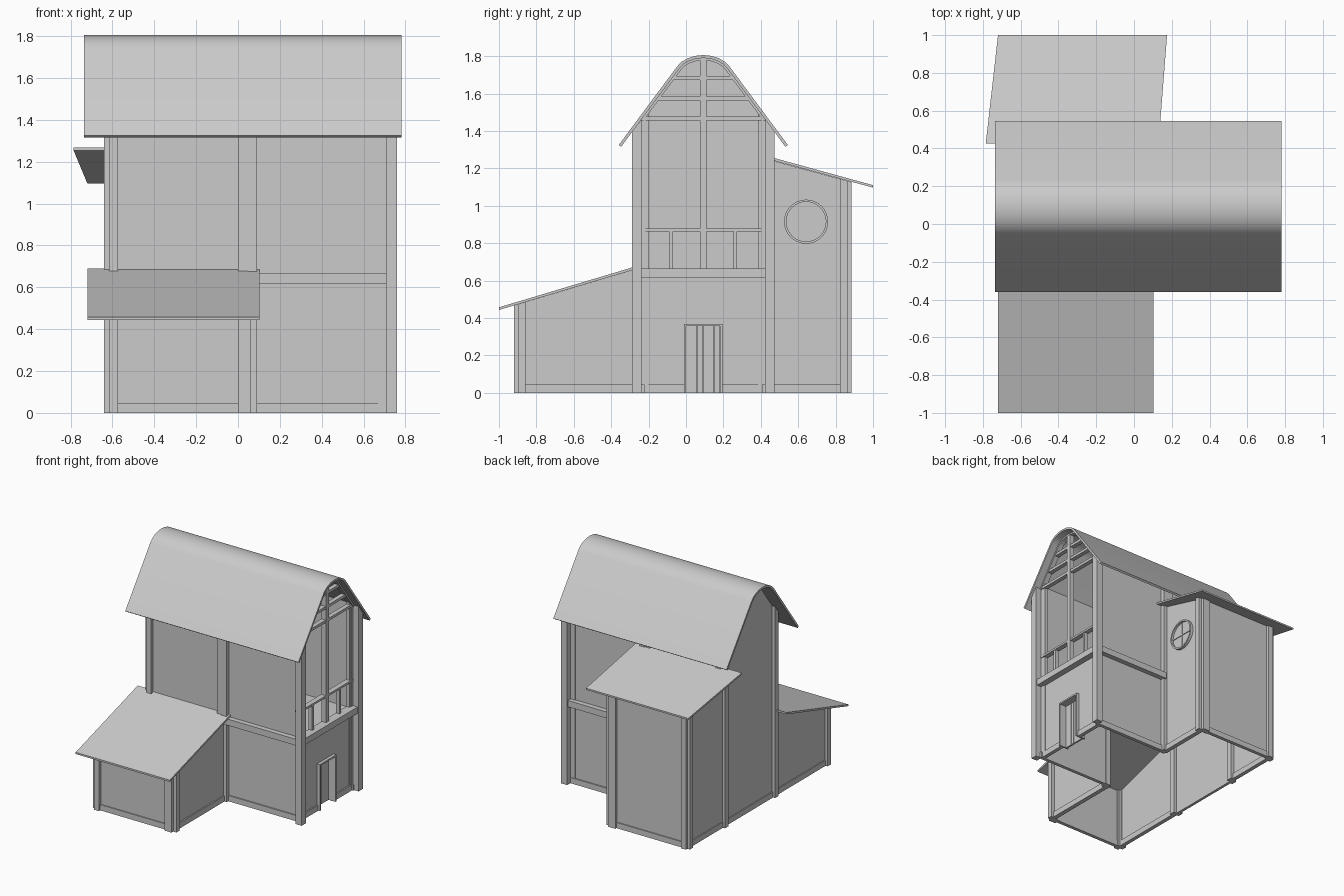
import bpy, bmesh, math
from mathutils import Vector

if "Cube" in bpy.data.objects:
    bpy.data.objects.remove(bpy.data.objects["Cube"])

CY = 0.0925  # centre line of the main house in y


def finish(name, bm):
    bmesh.ops.recalc_face_normals(bm, faces=bm.faces)
    me = bpy.data.meshes.new(name)
    bm.to_mesh(me)
    bm.free()
    ob = bpy.data.objects.new(name, me)
    bpy.context.collection.objects.link(ob)
    return ob


def prism(name, pts, x0, x1, shear=None):
    """Extrude a y-z outline along x; shear optionally moves x as a function of (x, y)."""
    bm = bmesh.new()
    f = bm.faces.new([bm.verts.new((x0, y, z)) for y, z in pts])
    r = bmesh.ops.extrude_face_region(bm, geom=[f])
    vs = [v for v in r["geom"] if isinstance(v, bmesh.types.BMVert)]
    bmesh.ops.translate(bm, verts=vs, vec=(x1 - x0, 0, 0))
    if shear:
        for v in bm.verts:
            v.co.x = shear(v.co.x, v.co.y)
    return finish(name, bm)


def box(name, x0, x1, y0, y1, z0, z1):
    return prism(name, [(y0, z0), (y1, z0), (y1, z1), (y0, z1)], x0, x1)


def offset(pts, d):
    """Shift an open left-to-right profile downwards along its normals."""
    out = []
    for i, p in enumerate(pts):
        a, b = Vector(pts[max(i - 1, 0)]), Vector(pts[min(i + 1, len(pts) - 1)])
        t = (b - a).normalized()
        out.append((p[0] + t.y * d, p[1] - t.x * d))
    return out


# main roof: straight eaves with a rounded ridge
half = [(0.452, 1.325), (0.14, 1.745), (0.117, 1.769), (0.085, 1.788), (0.045, 1.801)]
outer = [(CY - d, z) for d, z in half] + [(CY, 1.806)] + [(CY + d, z) for d, z in reversed(half)]
inner = offset(outer, 0.016)
roof = prism("main_roof", outer + inner[::-1], -0.735, 0.78)
bpy.context.view_layer.objects.active = roof
roof.select_set(True)
bpy.ops.object.shade_smooth_by_angle(angle=math.radians(35))


def under_roof(d):
    """Height of the roof underside at distance d from the centre line."""
    return 1.745 - (d - 0.12) * 1.346


# end wall on the left, running up into the roof
h = 0.3325
gable = [(CY - h, 0), (CY - h, under_roof(h))] + inner[1:-1] + [(CY + h, under_roof(h)), (CY + h, 0)]
prism("left_gable_wall", gable, -0.615, -0.60)

# rafters and bars in the open right gable
trim = [(CY - h, under_roof(h))] + inner[1:-1] + [(CY + h, under_roof(h))]
prism("gable_rafter", trim + offset(trim, 0.012)[::-1], 0.68, 0.72)
for i, z in enumerate((1.455, 1.563, 1.672)):
    w = min(0.12 + (1.742 - z) / 1.346, 0.335)
    box(f"gable_crossbar_{i}", 0.68, 0.715, CY - w, CY + w, z, z + 0.021)
box("gable_king_post", 0.68, 0.718, 0.075, 0.11, 0.66, 1.785)

# balcony railing
box("balcony_rail", 0.675, 0.716, -0.25, 0.43, 0.862, 0.878)
for i, y in enumerate((-0.08, 0.263)):
    box(f"baluster_{i}", 0.68, 0.712, y - 0.01, y + 0.01, 0.66, 0.865)
box("balcony_beam", 0.68, 0.75, -0.25, 0.43, 0.615, 0.665)
box("upper_floor", -0.605, 0.70, -0.235, 0.42, 0.63, 0.65)

# long sides of the main house: ground floor is open to the lean-tos
for side, s in (("front", -1), ("back", 1)):
    def part(name, x0, x1, a, b, z0, z1=None):
        """Box at distances a..b from the centre line; no z1 means up to the roof slope."""
        pts = [(CY + s * a, z0), (CY + s * b, z0),
               (CY + s * b, z1 or under_roof(b)), (CY + s * a, z1 or under_roof(a))]
        prism(f"{side}_{name}", pts, x0, x1)
    part("upper_wall", -0.61, 0.70, 0.317, 0.332, 0.64)
    part("lower_wall", 0.05, 0.70, 0.317, 0.332, 0, 0.64)
    part("floor_beam", 0.07, 0.72, 0.32, 0.372, 0.615, 0.665)
    part("sill", 0.07, 0.72, 0.315, 0.342, 0, 0.045)
    part("corner_trim", 0.67, 0.71, 0.31, 0.338, 0)
    part("end_trim", 0.68, 0.706, 0.292, 0.334, 0)
    part("right_post", 0.708, 0.76, 0.33, 0.382, 0)
    # notched pairs of posts
    part("middle_post", 0.046, 0.09, 0.31, 0.362, 0)
    part("middle_post_inner", 0.0, 0.046, 0.31, 0.357, 0.6)
    part("left_post", -0.617, -0.574, 0.31, 0.357, 0)
    part("left_side_post", -0.64, -0.60, 0.292, 0.334, 0)

# right ground floor wall with door opening
box("right_wall_a", 0.685, 0.70, -0.235, 0.0, 0, 0.63)
box("right_wall_b", 0.685, 0.70, 0.18, 0.42, 0, 0.63)
box("right_wall_top", 0.685, 0.70, -0.01, 0.19, 0.36, 0.63)
box("right_sill_a", 0.68, 0.71, -0.24, -0.01, 0, 0.045)
box("right_sill_b", 0.68, 0.71, 0.19, 0.425, 0, 0.045)
box("left_sill", -0.622, -0.60, -0.22, 0.41, 0, 0.045)
for i, y in enumerate((-0.012, 0.182)):
    box(f"door_jamb_{i}", 0.64, 0.725, y, y + 0.012, 0, 0.366)
box("door_lintel", 0.64, 0.725, -0.012, 0.194, 0.356, 0.368)
for i in range(6):
    y = i * 0.0303
    box(f"door_plank_{i}", 0.65, 0.665, y, y + 0.0285, 0, 0.358)

# lean-tos: y and z of the outer end and of the main-house end
Y0, Y1 = 0.425, 1.0
prism("front_lean_to_roof", [(-1.0, 0.443), (-0.225, 0.674), (-0.225, 0.689), (-1.0, 0.457)], -0.72, 0.103)
prism("back_lean_to_roof", [(Y0, 1.253), (Y1, 1.097), (Y1, 1.110), (Y0, 1.268)], 0, 1,
      lambda x, y: -0.785 + 0.065 * (y - Y0) / (Y1 - Y0) + x * (0.915 - 0.02 * (y - Y0) / (Y1 - Y0)))
for side, s, yo, zo, yi, zi in (("front", -1, -0.895, 0.474, -0.235, 0.671),
                                ("back", 1, 0.862, 1.133, 0.42, 1.253)):
    def lean(name, x0, x1, a, b, z1=None):
        """Box from a to b measured outwards from the end wall, up to the sloped roof."""
        pts = [(yo + s * a, 0), (yo + s * b, 0)]
        for q in (b, a):
            y = yo + s * q
            pts.append((y, z1 or zo + (y - yo) * (zi - zo) / (yi - yo)))
        prism(f"{side}_lean_to_{name}", pts, x0, x1)
    L = -abs(yi - yo)
    out = 0.025 if s < 0 else 0.022
    lean("end_wall", -0.61, 0.055, -0.015, 0)
    lean("end_sill", -0.58, 0.01, -0.02, 0.008, 0.045)
    lean("left_wall", -0.615, -0.60, L, 0)
    lean("right_wall", 0.045, 0.06, L, 0)
    lean("left_sill", -0.622, -0.59, L, -0.03, 0.045)
    lean("right_sill", 0.035, 0.07, L, -0.03, 0.045)
    lean("left_post", -0.617, -0.574, -0.025, out)
    lean("left_side_post", -0.64, -0.595, -0.038, 0.002)
    lean("right_post", 0.0, 0.062, -0.025, out)
    lean("right_side_post", 0.04, 0.09, -0.038, 0.002)

# round window on the back lean-to
WY, WZ, N = 0.642, 0.915, 32


def ring(r):
    return [(WY + r * math.cos(2 * math.pi * i / N), WZ + r * math.sin(2 * math.pi * i / N)) for i in range(N)]


prism("window_pane", ring(0.108), 0.058, 0.066)
bm = bmesh.new()
loops = [[bm.verts.new((x, y, z)) for y, z in ring(r)]
         for x, r in ((0.05, 0.118), (0.082, 0.118), (0.082, 0.106), (0.05, 0.106))]
for k in range(4):
    a, b = loops[k], loops[(k + 1) % 4]
    for i in range(N):
        j = (i + 1) % N
        bm.faces.new((a[i], a[j], b[j], b[i]))
finish("window_frame", bm)
box("window_bar_vertical", 0.06, 0.072, WY - 0.005, WY + 0.005, WZ - 0.107, WZ + 0.107)
box("window_bar_horizontal", 0.06, 0.072, WY - 0.107, WY + 0.107, WZ - 0.005, WZ + 0.005)
